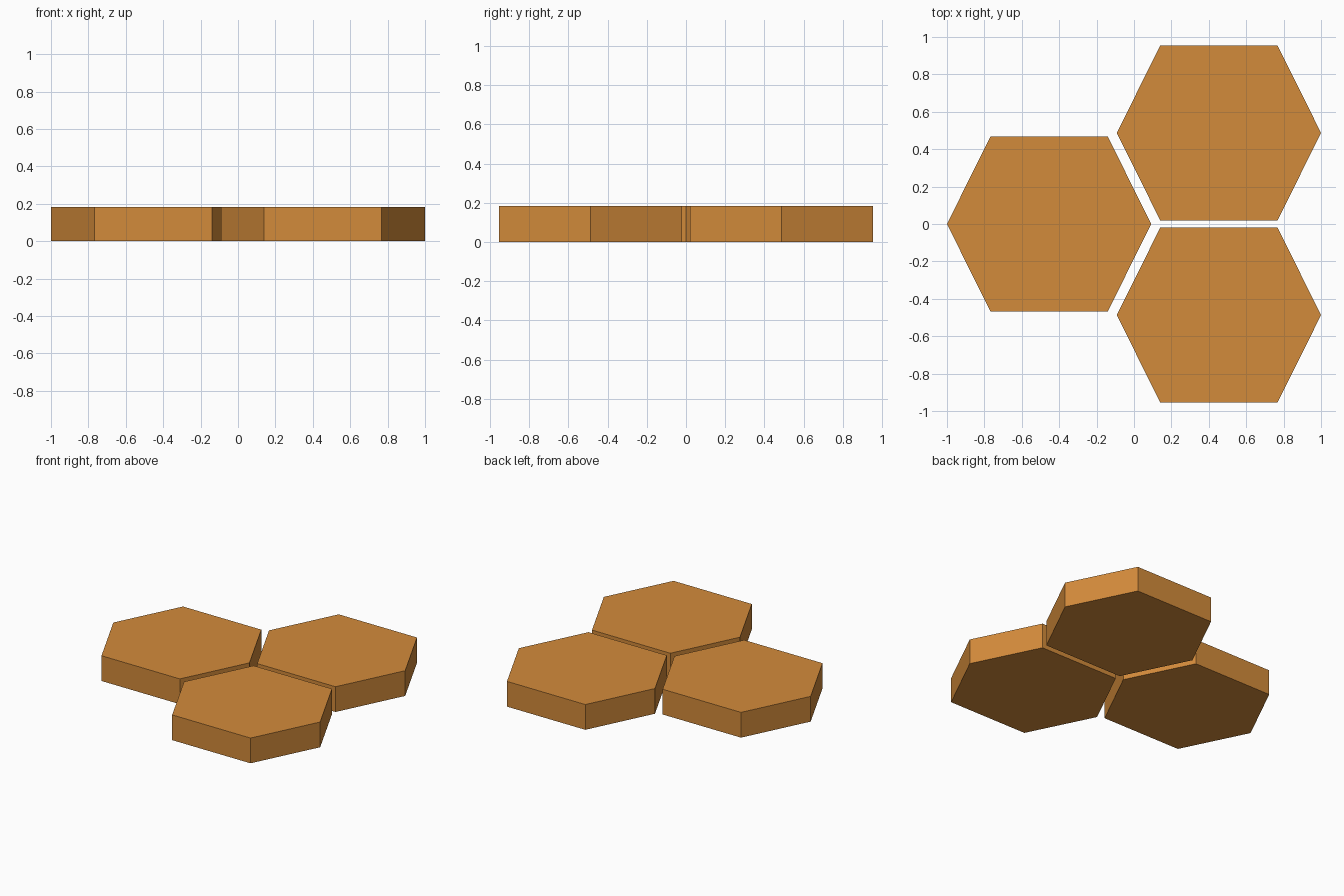
import bpy
import bmesh

if "Cube" in bpy.data.objects:
    bpy.data.objects.remove(bpy.data.objects["Cube"])

HEIGHT = 0.183
HALF_W, HALF_FLAT, HALF_D = 0.546, 0.314, 0.467

mat = bpy.data.materials.new("warm_wood")
mat.diffuse_color = (0.65, 0.258, 0.043, 1)
mat.use_nodes = True
mat.node_tree.nodes["Principled BSDF"].inputs["Base Color"].default_value = mat.diffuse_color


def hex_tile(name, x, y):
    # six-sided outline, extruded up from the ground
    outline = [(HALF_W, 0), (HALF_FLAT, HALF_D), (-HALF_FLAT, HALF_D),
               (-HALF_W, 0), (-HALF_FLAT, -HALF_D), (HALF_FLAT, -HALF_D)]
    bm = bmesh.new()
    base = bm.faces.new([bm.verts.new((px, py, 0)) for px, py in outline])
    top = bmesh.ops.extrude_face_region(bm, geom=[base], use_keep_orig=True)
    verts = [g for g in top["geom"] if isinstance(g, bmesh.types.BMVert)]
    bmesh.ops.translate(bm, verts=verts, vec=(0, 0, HEIGHT))
    bmesh.ops.recalc_face_normals(bm, faces=bm.faces)
    mesh = bpy.data.meshes.new(name)
    bm.to_mesh(mesh)
    bm.free()
    mesh.materials.append(mat)
    obj = bpy.data.objects.new(name, mesh)
    obj.location = (x, y, 0)
    bpy.context.collection.objects.link(obj)


# one tile on the left, two mirrored tiles on the right
hex_tile("left_hex_tile", -0.454, 0)
hex_tile("back_hex_tile", 0.454, 0.487)
hex_tile("front_hex_tile", 0.454, -0.487)
